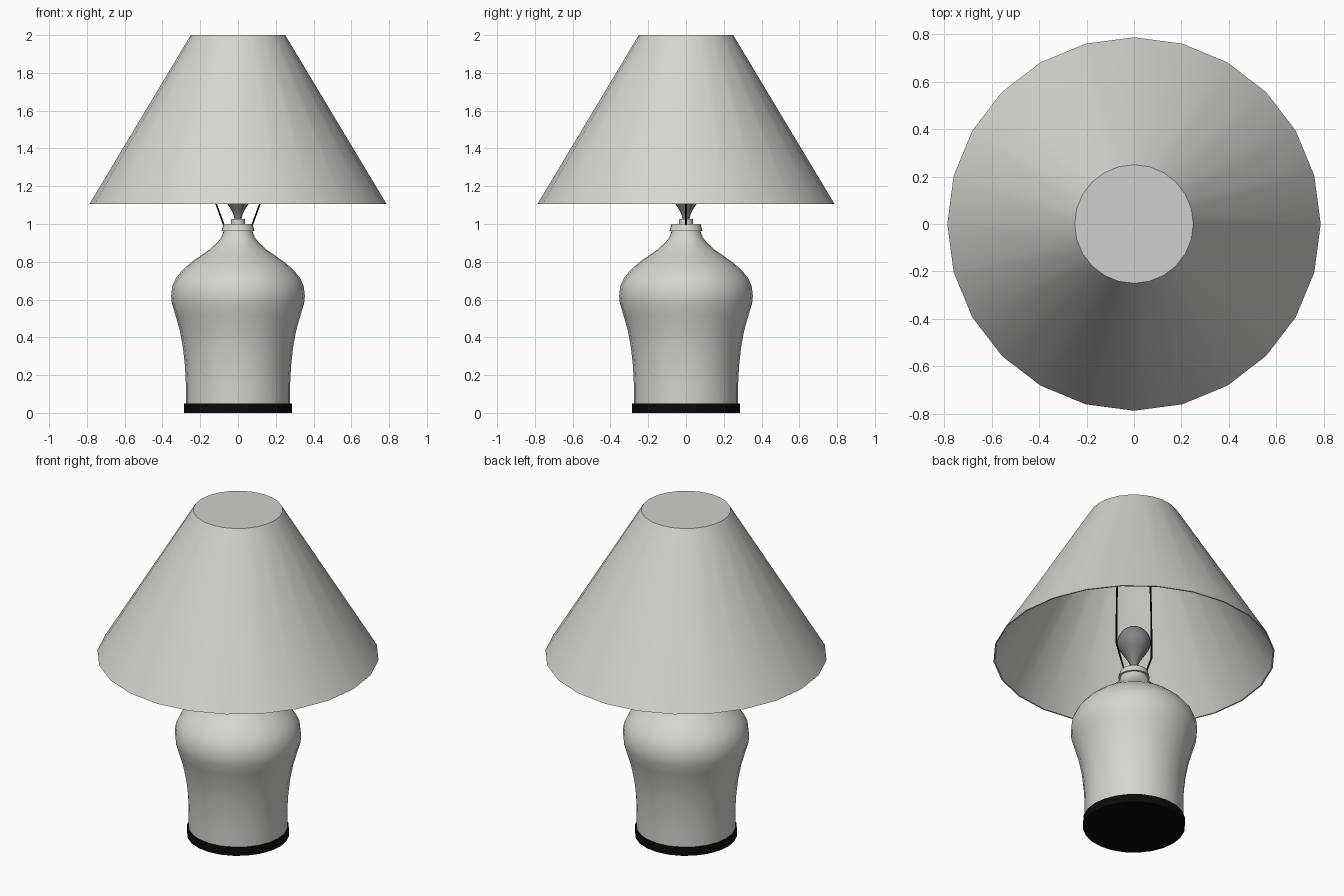
import bpy, bmesh, math

if "Cube" in bpy.data.objects:
    bpy.data.objects.remove(bpy.data.objects["Cube"])

SEGS = 24


def material(name, rgb):
    m = bpy.data.materials.new(name)
    m.diffuse_color = (*rgb, 1)
    m.use_nodes = True
    m.node_tree.nodes["Principled BSDF"].inputs["Base Color"].default_value = m.diffuse_color
    return m


cream = material("warm off white", (0.68, 0.665, 0.62))
cap_white = material("cap white", (0.63, 0.625, 0.605))
black = material("black", (0.003, 0.003, 0.003))
glass = material("bulb grey", (0.23, 0.23, 0.23))


def smooth(obj, angle=35):
    bpy.ops.object.select_all(action='DESELECT')
    obj.select_set(True)
    bpy.context.view_layer.objects.active = obj
    bpy.ops.object.shade_smooth_by_angle(angle=math.radians(angle))


def lathe(name, profile, mat):
    """Revolve (radius, z) points about z; radius 0 gives a closed pole."""
    bm = bmesh.new()
    rings = []
    for r, z in profile:
        if r == 0:
            rings.append([bm.verts.new((0, 0, z))] * SEGS)
        else:
            rings.append([bm.verts.new((r * math.cos(math.tau * i / SEGS),
                                        r * math.sin(math.tau * i / SEGS), z))
                          for i in range(SEGS)])
    for a, b in zip(rings, rings[1:]):
        for i in range(SEGS):
            j = (i + 1) % SEGS
            corners = list(dict.fromkeys((a[i], a[j], b[j], b[i])))
            bm.faces.new(corners)
    bmesh.ops.recalc_face_normals(bm, faces=bm.faces[:])
    me = bpy.data.meshes.new(name)
    bm.to_mesh(me)
    bm.free()
    obj = bpy.data.objects.new(name, me)
    bpy.context.collection.objects.link(obj)
    me.materials.append(mat)
    smooth(obj)
    return obj


# Black foot
lathe("foot", [(0, 0), (0.285, 0), (0.285, 0.05), (0, 0.05)], black)

# Vase-shaped body
lathe("body", [(0, 0.045), (0.276, 0.045), (0.276, 0.15), (0.281, 0.25),
               (0.292, 0.35), (0.309, 0.44), (0.332, 0.52), (0.350, 0.58),
               (0.354, 0.62), (0.348, 0.67), (0.328, 0.715), (0.295, 0.755),
               (0.250, 0.795), (0.200, 0.83), (0.150, 0.865), (0.112, 0.90),
               (0.088, 0.93), (0.075, 0.965), (0, 0.965)], cream)

# Collar and bulb socket
lathe("collar", [(0, 0.962), (0.088, 0.962), (0.077, 1.0), (0, 1.0)], cream)
lathe("socket", [(0, 0.995), (0.038, 0.995), (0.038, 1.027), (0, 1.027)], cream)

# Bulb: narrow neck flaring into a round globe
globe = [(0.093 * math.cos(math.radians(a)), 1.19 + 0.093 * math.sin(math.radians(a)))
         for a in range(-40, 81, 15)]
lathe("bulb", [(0, 1.02), (0.018, 1.02), (0.022, 1.045), (0.036, 1.075),
               (0.055, 1.105)] + globe + [(0, 1.283)], glass)

# Thin-walled shade, closed on top by a flat cap
shade = lathe("shade", [(0, 1.99), (0.243, 1.99), (0.779, 1.105),
                        (0.787, 1.105), (0.25, 2.0), (0, 2.0)], cream)
shade.data.materials.append(cap_white)
for p in shade.data.polygons:
    if p.center.z > 1.98 and abs(p.normal.z) > 0.9:
        p.material_index = 1

# Wire harp holding the shade
half = [(0.075, 0.995), (0.128, 1.14), (0.126, 1.4), (0.118, 1.65),
        (0.098, 1.82), (0.06, 1.93)]
path = [(-x, z) for x, z in half] + [(0, 1.985)] + half[::-1]
cu = bpy.data.curves.new("harp", 'CURVE')
cu.dimensions = '3D'
cu.bevel_depth = 0.005
cu.bevel_resolution = 1
cu.use_fill_caps = True
sp = cu.splines.new('POLY')
sp.points.add(len(path) - 1)
for pt, (x, z) in zip(sp.points, path):
    pt.co = (x, 0, z, 1)
harp = bpy.data.objects.new("harp", cu)
bpy.context.collection.objects.link(harp)
cu.materials.append(black)
bpy.ops.object.select_all(action='DESELECT')
harp.select_set(True)
bpy.context.view_layer.objects.active = harp
bpy.ops.object.convert(target='MESH')
